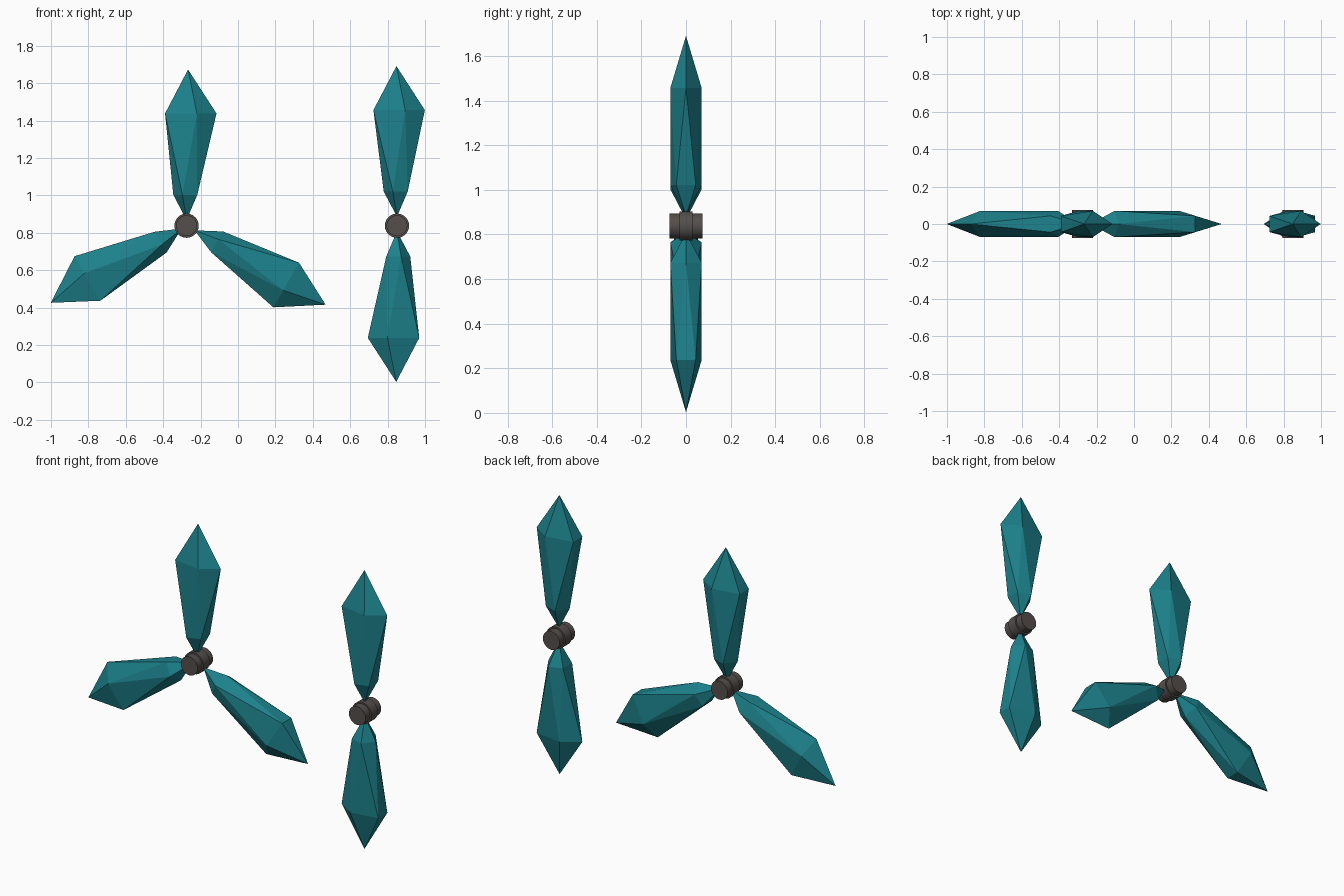
import bpy, bmesh
from math import pi, cos, sin, radians
from mathutils import Matrix

if "Cube" in bpy.data.objects:
    bpy.data.objects.remove(bpy.data.objects["Cube"])

HUB_Z = 0.838


def material(name, rgb):
    m = bpy.data.materials.new(name)
    m.diffuse_color = (*rgb, 1)
    m.use_nodes = True
    m.node_tree.nodes["Principled BSDF"].inputs["Base Color"].default_value = m.diffuse_color
    return m


teal = material("teal", (0.012, 0.22, 0.26))
dark = material("dark_metal", (0.09, 0.077, 0.07))


def finish(name, bm, mat, matrix):
    bmesh.ops.recalc_face_normals(bm, faces=bm.faces)
    me = bpy.data.meshes.new(name)
    bm.to_mesh(me)
    bm.free()
    me.materials.append(mat)
    ob = bpy.data.objects.new(name, me)
    ob.matrix_world = matrix
    bpy.context.collection.objects.link(ob)
    return ob


def blade(name, hub_x, angle, shift, offset):
    """Stretched icosahedron: root point, narrow pentagon, wide pentagon, tip."""
    bm = bmesh.new()
    root = bm.verts.new((0, 0, 0.03 + shift))
    tip = bm.verts.new((offset, 0, 0.835 + shift))

    def ring(cx, rx, ry, z, turn):
        return [bm.verts.new((cx + rx * cos(turn + i * 2 * pi / 5),
                              ry * sin(turn + i * 2 * pi / 5), z + shift)) for i in range(5)]

    low = ring(0, 0.071, 0.074, 0.165, pi / 5)
    wide = ring(offset, 0.152, 0.074, 0.6, 0)
    for i in range(5):
        j = (i + 1) % 5
        bm.faces.new((root, low[j], low[i]))
        bm.faces.new((wide[i], low[i], wide[j]))
        bm.faces.new((low[i], low[j], wide[j]))
        bm.faces.new((wide[i], wide[j], tip))
    place = Matrix.Translation((hub_x, 0, HUB_Z)) @ Matrix.Rotation(radians(-angle), 4, 'Y')
    finish(name, bm, teal, place)


def hub(name, hub_x):
    """Axle along y with a raised collar in the middle."""
    bm = bmesh.new()
    for radius, depth in ((0.056, 0.148), (0.065, 0.06)):
        bmesh.ops.create_cone(bm, cap_ends=True, segments=24, radius1=radius,
                              radius2=radius, depth=depth,
                              matrix=Matrix.Rotation(pi / 2, 4, 'X'))
    ob = finish(name, bm, dark, Matrix.Translation((hub_x, 0, HUB_Z)))
    bpy.ops.object.select_all(action='DESELECT')
    ob.select_set(True)
    bpy.context.view_layer.objects.active = ob
    bpy.ops.object.shade_smooth_by_angle(angle=radians(30))


# Three-bladed rotor (angles counter-clockwise seen from the front)
hub("three_blade_hub", -0.275)
blade("three_blade_top", -0.275, 0, 0, 0.008)
blade("three_blade_left", -0.275, 120, 0, 0.006)
blade("three_blade_right", -0.275, 240, 0.02, -0.006)

# Two-bladed rotor
hub("two_blade_hub", 0.85)
blade("two_blade_top", 0.85, 0, 0.018, -0.003)
blade("two_blade_bottom", 0.85, 180, 0, 0.004)
